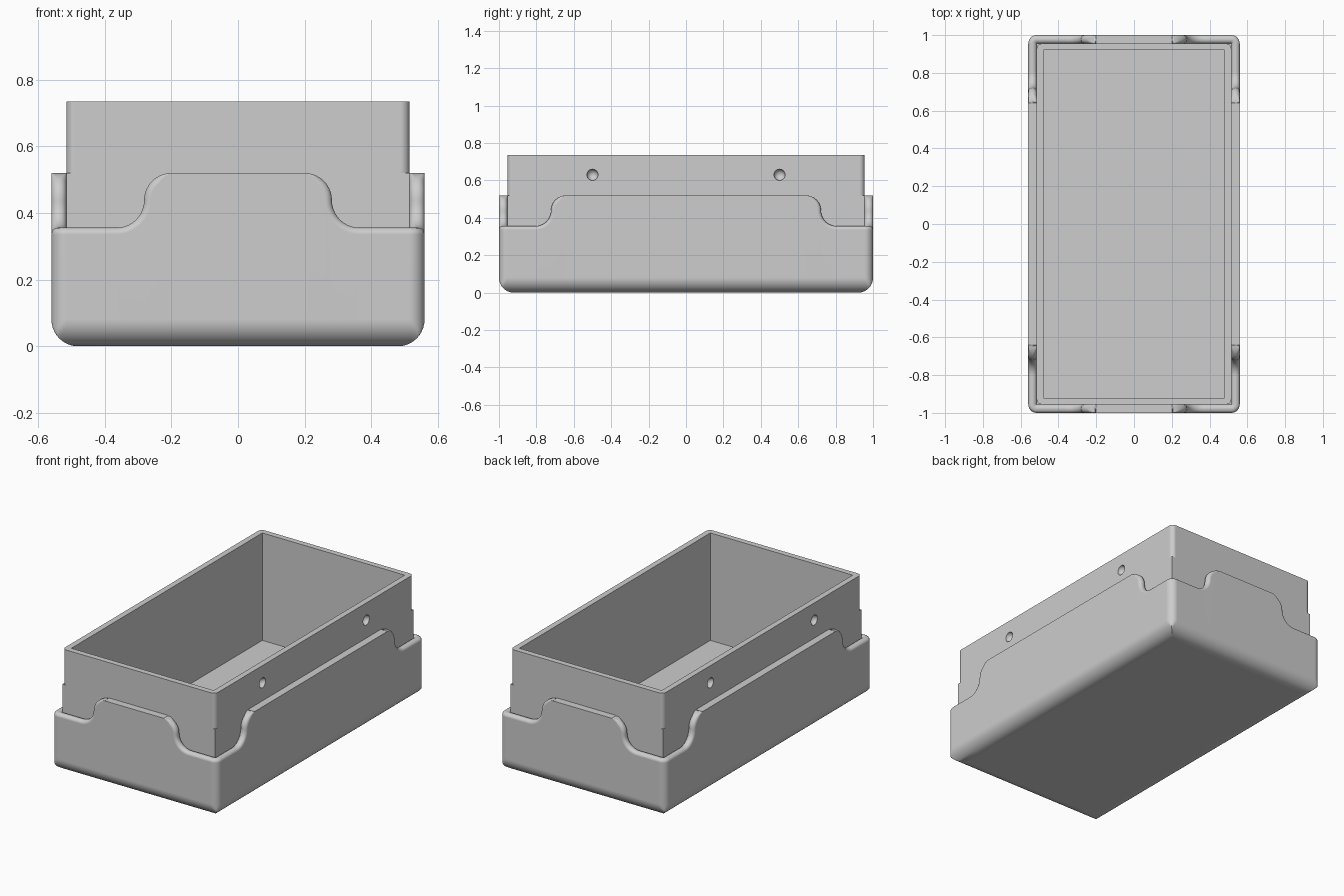
import bpy, bmesh
from math import sin, cos, pi
from mathutils import Vector

if "Cube" in bpy.data.objects:
    bpy.data.objects.remove(bpy.data.objects["Cube"], do_unlink=True)

grey = bpy.data.materials.new("plain_grey")
grey.use_nodes = True
tone = (0.61, 0.61, 0.61, 1)
grey.diffuse_color = tone
grey.node_tree.nodes["Principled BSDF"].inputs["Base Color"].default_value = tone

HX, HY = 0.56, 1.0          # half sizes of the sleeve
IX, IY = 0.515, 0.955       # half sizes of its opening and of the box
CREST, BEND = 0.52, 0.082   # crest height and bend radius of the wavy rim
CORNER, FOOT, SOFT = 0.045, 0.08, 0.02
BOX_CORNER = 0.027
STEPS = 10


def finish(bm, name):
    bmesh.ops.remove_doubles(bm, verts=bm.verts, dist=1e-5)
    bmesh.ops.recalc_face_normals(bm, faces=bm.faces)
    mesh = bpy.data.meshes.new(name)
    bm.to_mesh(mesh)
    bm.free()
    mesh.materials.append(grey)
    ob = bpy.data.objects.new(name, mesh)
    bpy.context.collection.objects.link(ob)
    return ob


def smooth(ob):
    """Smooth shading with sharp creases; level and large faces stay flat."""
    bpy.ops.object.select_all(action='DESELECT')
    ob.select_set(True)
    bpy.context.view_layer.objects.active = ob
    bpy.ops.object.shade_smooth_by_angle(angle=pi / 6)
    for face in ob.data.polygons:
        if abs(face.normal.z) > 0.999:
            face.use_smooth = False
    weighted = ob.modifiers.new("weighted_normals", 'WEIGHTED_NORMAL')
    weighted.keep_sharp = True
    weighted.weight = 100


def wave(half, end):
    """Rim outline: distance along wall, height, inward normal, edge rounding."""
    pts = [(0, CREST, 0, -1, 0)]
    for i in range(STEPS + 1):
        a = pi / 2 * i / STEPS
        pts.append((half + BEND * sin(a), CREST - BEND * (1 - cos(a)),
                    -sin(a), -cos(a), SOFT * min(1, i / 4)))
    for i in range(1, STEPS + 1):
        a = pi / 2 * i / STEPS
        pts.append((half + BEND * (2 - cos(a)), CREST - BEND * (1 + sin(a)),
                    -cos(a), -sin(a), SOFT))
    pts.append((end, CREST - 2 * BEND, 0, -1, SOFT))
    return pts


# Stations around one quarter of the sleeve: point, inward direction, rounding
stations = [(Vector((u, -HY, z)), Vector((nu, 0, nz)), r)
            for u, z, nu, nz, r in wave(0.2, HX - CORNER)]
for i in range(1, 8):
    a = pi / 2 * i / 8
    stations.append((Vector((HX - CORNER + CORNER * sin(a),
                             -HY + CORNER - CORNER * cos(a), CREST - 2 * BEND)),
                     Vector((0, 0, -1)), SOFT))
stations += [(Vector((HX, -u, z)), Vector((0, -nu, nz)), r)
             for u, z, nu, nz, r in reversed(wave(0.64, HY - CORNER))]


def inset(p, d, z):
    return Vector((min(p.x, HX - d), max(p.y, d - HY), z))


def section(p, n, r):
    """One slice of the sleeve, from under the foot over the rim to the inside."""
    col = []
    for i in range(STEPS + 1):
        a = pi / 2 * i / STEPS
        col.append(inset(p, FOOT * (1 - sin(a)), FOOT * (1 - cos(a))))
    inner = Vector((min(p.x, IX), max(p.y, -IY), p.z))
    across = inner - p
    width = across.length
    for i in range(6):
        a = pi / 2 * i / 5
        col.append(p + across * (r * (1 - cos(a)) / width) + n * r * (1 - sin(a)))
    for i in range(6):
        a = pi / 2 * i / 5
        col.append(inner - across * (r * (1 - sin(a)) / width) + n * r * (1 - cos(a)))
    col.append(Vector((inner.x, inner.y, 0.05)))
    return col


# Sleeve with wavy rim
bm = bmesh.new()
cols = [[bm.verts.new(v) for v in section(*s)] for s in stations]
for a, b in zip(cols, cols[1:]):
    for i in range(len(a) - 1):
        bm.faces.new((a[i], b[i], b[i + 1], a[i + 1]))
centre = bm.verts.new((0, 0, 0))
bm.faces.new([c[0] for c in cols] + [centre])
sleeve = finish(bm, "outer_sleeve")
mirror = sleeve.modifiers.new("mirror", 'MIRROR')
mirror.use_axis = (True, True, False)
mirror.merge_threshold = 1e-4
bpy.context.view_layer.objects.active = sleeve
bpy.ops.object.modifier_apply(modifier="mirror")
smooth(sleeve)


def rectangle(x, y, r, rounded):
    """Outline with seven points per corner, on an arc or on the square corner."""
    pts = []
    for k, (sx, sy) in enumerate(((1, 1), (-1, 1), (-1, -1), (1, -1))):
        for i in range(7):
            a = pi / 2 * (k + i / 6)
            if rounded or i in (0, 6):
                pts.append((sx * (x - r) + r * cos(a), sy * (y - r) + r * sin(a)))
            else:
                pts.append((sx * x, sy * y))
    return pts


# Inner box: rings from the underside, over the rim, to the floor;
# square corners below the crest, rounded corners above it
rings = [(IX, IY, 0.05, BOX_CORNER, False), (IX, IY, CREST, BOX_CORNER, False),
         (IX, IY, CREST, BOX_CORNER, True), (IX, IY, 0.735, BOX_CORNER, True),
         (0.48, 0.92, 0.735, 0, True), (0.48, 0.92, 0.08, 0, True)]
bm = bmesh.new()
loops = [[bm.verts.new((px, py, z)) for px, py in rectangle(x, y, r, rounded)]
         for x, y, z, r, rounded in rings]
for a, b in zip(loops, loops[1:]):
    for i in range(len(a)):
        j = (i + 1) % len(a)
        bm.faces.new((a[i], a[j], b[j], b[i]))
bm.faces.new(loops[0])
bm.faces.new(loops[-1])
box = finish(bm, "inner_box")

# Round dimples in the long walls
bm = bmesh.new()
for sx in (-1, 1):
    for y in (-0.5, 0.5):
        made = bmesh.ops.create_uvsphere(bm, u_segments=24, v_segments=16, radius=0.03)
        bmesh.ops.translate(bm, verts=made["verts"], vec=(sx * IX, y, 0.63))
cutter = finish(bm, "dimple_cutter")
cutter.hide_render = True
cut = box.modifiers.new("dimples", 'BOOLEAN')
cut.object = cutter
cut.operation = 'DIFFERENCE'
cut.solver = 'EXACT'
bpy.context.view_layer.objects.active = box
bpy.ops.object.modifier_apply(modifier="dimples")
bpy.data.objects.remove(cutter, do_unlink=True)
smooth(box)
